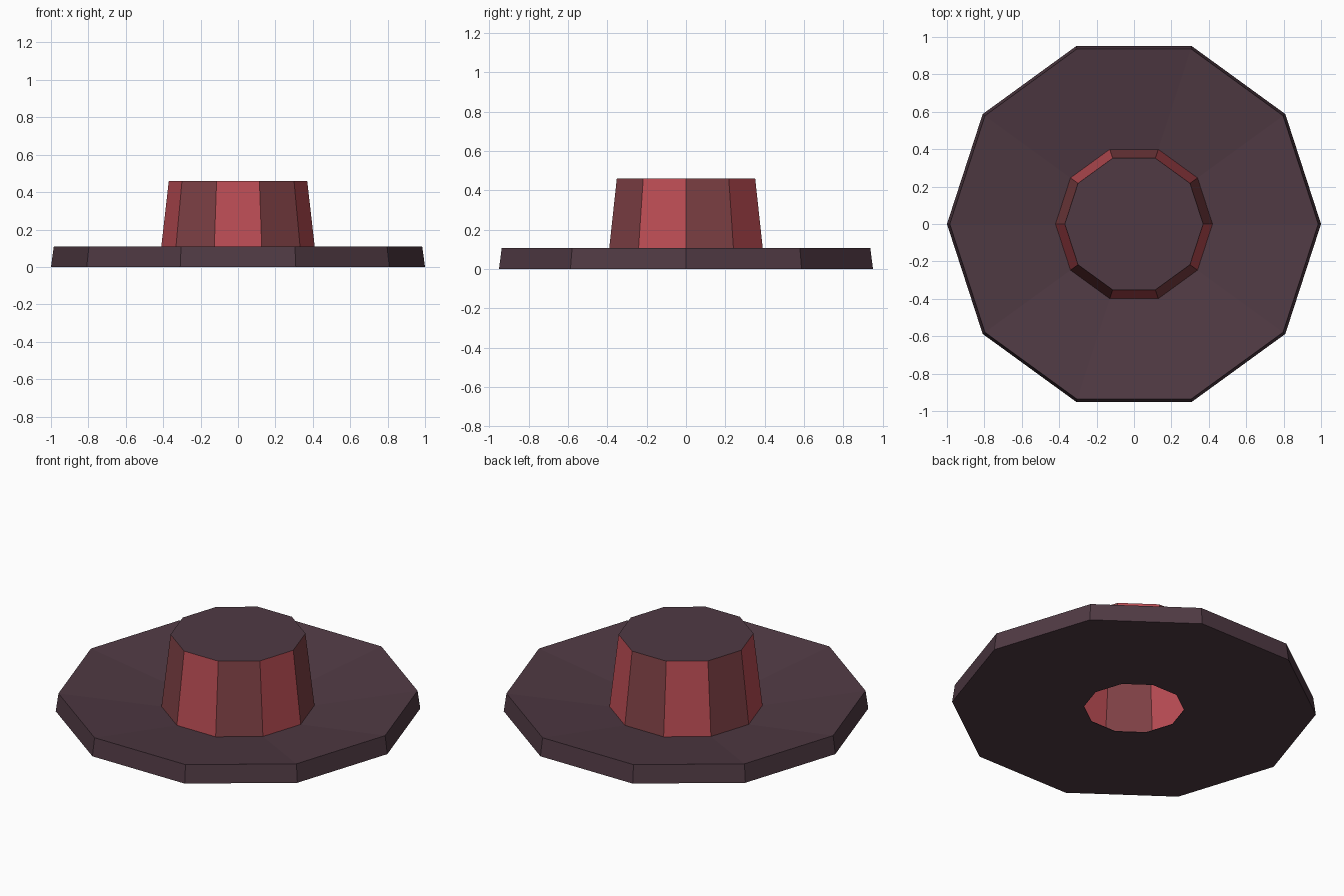
import bpy, bmesh, math

if "Cube" in bpy.data.objects:
    bpy.data.objects.remove(bpy.data.objects["Cube"])

SIDES = 10


def material(name, rgb):
    m = bpy.data.materials.new(name)
    m.diffuse_color = (*rgb, 1.0)
    m.use_nodes = True
    m.node_tree.nodes["Principled BSDF"].inputs["Base Color"].default_value = m.diffuse_color
    return m


felt = material("dark plum felt", (0.080, 0.042, 0.057))
red = material("bright red", (0.50, 0.074, 0.090))
dull = material("dull red", (0.215, 0.053, 0.060))


def lathe(name, profile, mats, closed=False, cap=None):
    """Sweep an (r, z) profile round z as a ten-sided form."""
    bm = bmesh.new()
    rings = [[bm.verts.new((r * math.cos(2 * math.pi * i / SIDES),
                            r * math.sin(2 * math.pi * i / SIDES), z))
              for i in range(SIDES)] for r, z in profile]
    pairs = list(zip(rings, rings[1:]))
    if closed:
        pairs.append((rings[-1], rings[0]))
    for a, b in pairs:
        for i in range(SIDES):
            j = (i + 1) % SIDES
            f = bm.faces.new((a[i], a[j], b[j], b[i]))
            # alternate panels when there are several colours
            f.material_index = i % 2 if len(mats) > 1 else 0
    if cap is not None:
        bm.faces.new(rings[-1]).material_index = cap
    bmesh.ops.recalc_face_normals(bm, faces=bm.faces)
    me = bpy.data.meshes.new(name)
    bm.to_mesh(me)
    bm.free()
    for m in mats:
        me.materials.append(m)
    ob = bpy.data.objects.new(name, me)
    bpy.context.collection.objects.link(ob)
    return ob


# Brim: dished ring with a flat underside and a head opening
lathe("hat_brim", [(0.275, 0.0), (1.0, 0.0), (0.985, 0.108), (0.275, 0.003)],
      [felt], closed=True)

# Crown: hollow, tapering, panels alternating two reds (normal at -18 and -90 deg bright)
lathe("hat_crown", [(0.42, 0.022), (0.37, 0.46)], [dull, red, felt], cap=2)
